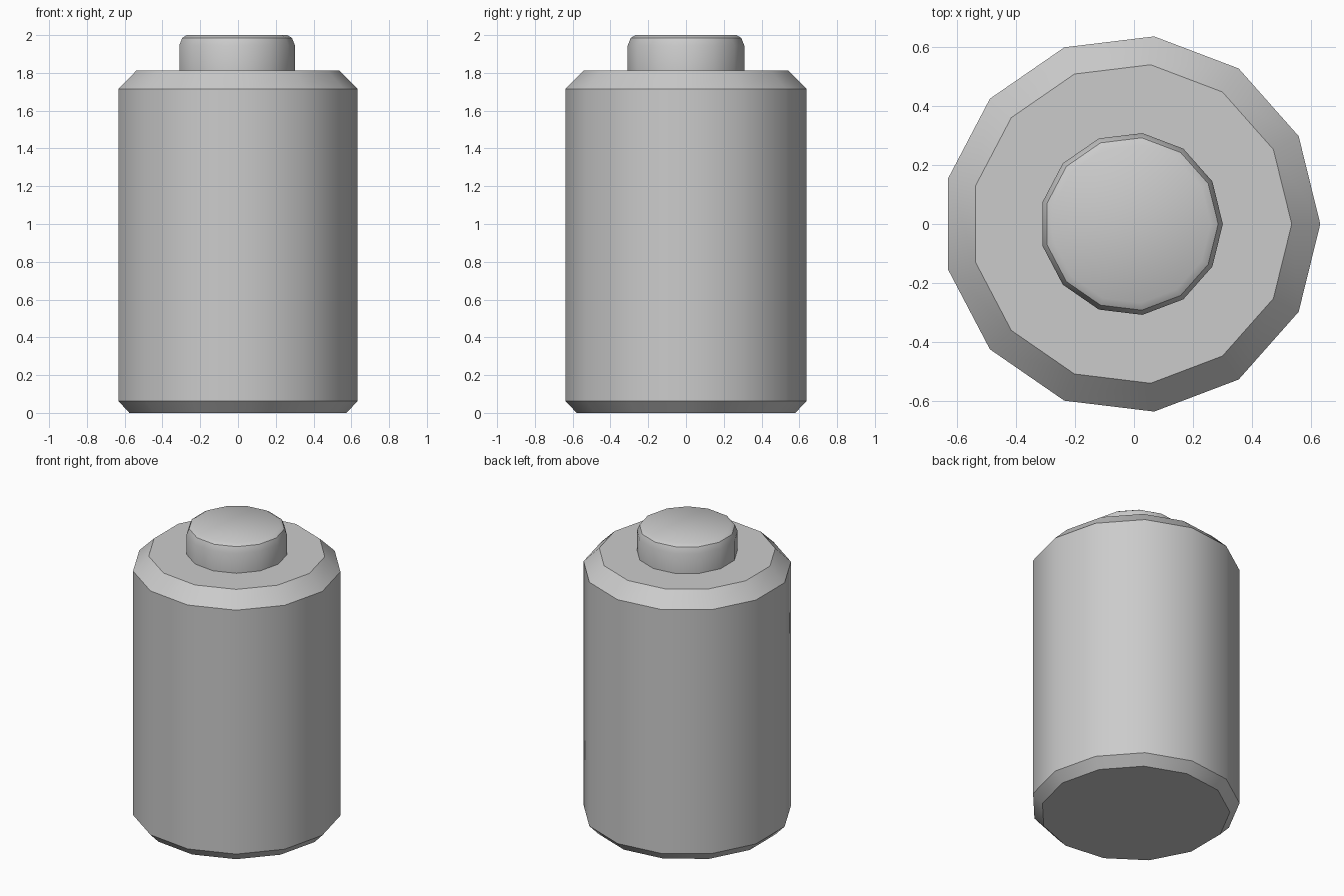
import bpy, bmesh
from math import cos, sin, pi, radians

if "Cube" in bpy.data.objects:
    bpy.data.objects.remove(bpy.data.objects["Cube"])

SIDES = 13
CENTRE_X = -0.009  # centres the odd-sided outline on x = 0


def lathe(name, profile):
    """Closed 13-sided solid from (radius, z) rings, bottom to top."""
    bm = bmesh.new()
    rings = []
    for r, z in profile:
        angles = [2 * pi * i / SIDES for i in range(SIDES)]
        rings.append([bm.verts.new((CENTRE_X + r * cos(a), r * sin(a), z)) for a in angles])
    for low, high in zip(rings, rings[1:]):
        for i in range(SIDES):
            j = (i + 1) % SIDES
            bm.faces.new((low[i], low[j], high[j], high[i]))
    bm.faces.new(rings[0][::-1])
    bm.faces.new(rings[-1])
    mesh = bpy.data.meshes.new(name)
    bm.to_mesh(mesh)
    bm.free()
    obj = bpy.data.objects.new(name, mesh)
    bpy.context.collection.objects.link(obj)
    bpy.ops.object.select_all(action='DESELECT')
    obj.select_set(True)
    bpy.context.view_layer.objects.active = obj
    bpy.ops.object.shade_smooth_by_angle(angle=radians(35))
    return obj


# Main cylinder with bevelled base and shoulder
lathe("body", [(0.583, 0), (0.642, 0.062), (0.642, 1.716), (0.545, 1.812)])

# Small raised terminal with a softened rim
lathe("terminal", [(0.311, 1.812), (0.311, 1.945), (0.295, 1.985), (0.27, 2.0)])
